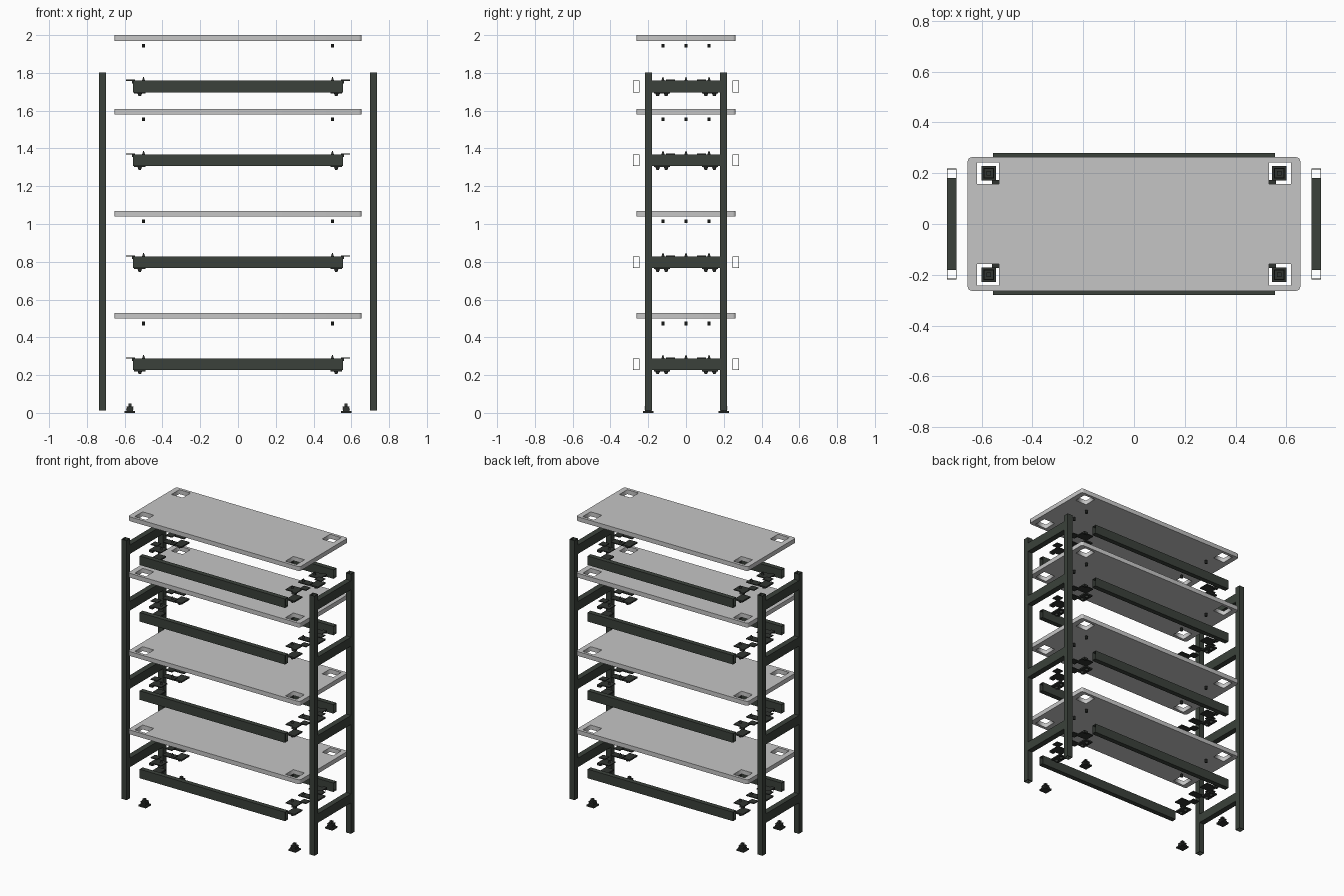
import bpy, bmesh, math
from mathutils import Vector

cube = bpy.data.objects.get("Cube")
if cube:
    bpy.data.objects.remove(cube, do_unlink=True)


def material(name, rgb):
    m = bpy.data.materials.new(name)
    m.use_nodes = True
    m.diffuse_color = (*rgb, 1)
    m.node_tree.nodes["Principled BSDF"].inputs["Base Color"].default_value = (*rgb, 1)
    return m


FRAME = material("dark green grey steel", (0.043, 0.053, 0.043))
BOARD = material("light grey board", (0.56, 0.56, 0.56))
FITTING = material("charcoal fitting", (0.03, 0.034, 0.03))


def add_object(name, mesh, mat):
    ob = bpy.data.objects.new(name, mesh)
    mesh.materials.clear()
    mesh.materials.append(mat)
    bpy.context.collection.objects.link(ob)
    return ob


def from_bmesh(name, bm, mat):
    bmesh.ops.recalc_face_normals(bm, faces=bm.faces)
    mesh = bpy.data.meshes.new(name)
    bm.to_mesh(mesh)
    bm.free()
    return add_object(name, mesh, mat)


def add_box(bm, lo, hi):
    lo, hi = Vector(lo), Vector(hi)
    verts = bmesh.ops.create_cube(bm, size=1)["verts"]
    for v in verts:
        v.co = (lo + hi) / 2 + v.co * (hi - lo)


def add_pin(bm, x, y, z0, z1, r, r_top):
    verts = bmesh.ops.create_cone(bm, cap_ends=True, segments=10, radius1=r,
                                  radius2=r_top, depth=z1 - z0)["verts"]
    bmesh.ops.translate(bm, verts=verts, vec=(x, y, (z0 + z1) / 2))


def tube(name, lo, hi, axis, wall=0.003):
    """Open rectangular tube running along one axis."""
    bm = bmesh.new()
    a, b = [i for i in range(3) if i != axis]
    rings = []
    for end in (lo[axis], hi[axis]):
        for inset in (0, wall):
            ring = []
            for s, t in ((0, 0), (1, 0), (1, 1), (0, 1)):
                p = [0, 0, 0]
                p[axis] = end
                p[a] = (lo[a] + inset, hi[a] - inset)[s]
                p[b] = (lo[b] + inset, hi[b] - inset)[t]
                ring.append(bm.verts.new(p))
            rings.append(ring)
    out0, in0, out1, in1 = rings
    for r, q in ((out0, out1), (in0, in1), (out0, in0), (out1, in1)):
        for i in range(4):
            j = (i + 1) % 4
            bm.faces.new((r[i], r[j], q[j], q[i]))
    return from_bmesh(name, bm, FRAME)


def rectangle(cx, cy, hx, hy, radius=0):
    """Outline of a rectangle, with rounded corners when a radius is given."""
    points = []
    for k, (sx, sy) in enumerate(((1, 1), (-1, 1), (-1, -1), (1, -1))):
        for step in range(5 if radius else 1):
            ang = math.pi / 2 * (k + step / 4)
            points.append((cx + sx * (hx - radius) + radius * math.cos(ang),
                           cy + sy * (hy - radius) + radius * math.sin(ang)))
    return points


def shelf(name, z0, z1):
    """Rounded board with a square opening in each corner."""
    cu = bpy.data.curves.new(name, "CURVE")
    cu.dimensions, cu.fill_mode, cu.extrude = "2D", "BOTH", (z1 - z0) / 2
    loops = [rectangle(0, 0, 0.655, 0.263, 0.016)]
    loops += [rectangle(sx * 0.575, sy * 0.2, 0.043, 0.043)
              for sx in (-1, 1) for sy in (-1, 1)]
    for loop in loops:
        sp = cu.splines.new("POLY")
        sp.points.add(len(loop) - 1)
        for p, (x, y) in zip(sp.points, loop):
            p.co = (x, y, 0, 1)
        sp.use_cyclic_u = True
    tmp = bpy.data.objects.new(name + "_outline", cu)
    mesh = bpy.data.meshes.new_from_object(tmp)
    bpy.data.objects.remove(tmp)
    bpy.data.curves.remove(cu)
    ob = add_object(name, mesh, BOARD)
    for v in mesh.vertices:
        v.co.z += (z0 + z1) / 2
    return ob


SIDES = ((1, "left"), (-1, "right"))
ENDS = ((-1, "front"), (1, "back"))


def span(s, a, b):
    return sorted((s * a, s * b))


# Upright posts and levelling feet
for sx, side in SIDES:
    x0, x1 = span(sx, 0.698, 0.737)
    for sy, end in ENDS:
        y0, y1 = span(sy, 0.179, 0.218)
        tube(f"{end}_{side}_post", (x0, y0, 0.012), (x1, y1, 1.803), 2)
        bm = bmesh.new()
        cx, cy = sx * 0.572, sy * 0.2
        for half, z0, z1 in ((0.028, 0, 0.01), (0.017, 0.01, 0.017), (0.02, 0.017, 0.022),
                             (0.016, 0.022, 0.029), (0.019, 0.029, 0.034), (0.009, 0.034, 0.05)):
            add_box(bm, (cx - half, cy - half, z0), (cx + half, cy + half, z1))
        from_bmesh(f"{end}_{side}_foot", bm, FITTING)

# Four levels, each with rails, a board and its fittings
for n, d in enumerate((0, 0.541, 1.081, 1.471), 1):
    low, high = 0.226 + d, 0.288 + d
    shelf(f"shelf_{n}", 0.499 + d, 0.529 + d)
    for sy, end in ENDS:
        y0, y1 = span(sy, 0.247, 0.28)
        tube(f"{end}_rail_{n}", (-0.555, y0, low), (0.555, y1, high), 0)

    for sx, side in SIDES:
        x0, x1 = span(sx, 0.698, 0.737)
        tube(f"{side}_cross_rail_{n}", (x0, -0.179, low), (x1, 0.179, high), 1)

        # Upper brackets: centre plate, corner plates and tabs, with pins
        bm = bmesh.new()
        x0, x1 = span(sx, 0.475, 0.56)
        add_box(bm, (x0, -0.025, high - 0.006), (x1, 0.025, high))
        for sy, _ in ENDS:
            y0, y1 = span(sy, 0.09, 0.16)
            add_box(bm, (x0, y0, high - 0.006), (x1, y1, high))
            xa, xb = span(sx, 0.53, 0.56)
            ya, yb = span(sy, 0.155, 0.173)
            add_box(bm, (xa, ya, high - 0.014), (xb, yb, high))
            xa, xb = span(sx, 0.545, 0.593)
            ya, yb = span(sy, 0.058, 0.105)
            add_box(bm, (xa, ya, high - 0.001), (xb, yb, high + 0.005))
        for y in (-0.122, 0, 0.122):
            add_pin(bm, sx * 0.5, y, high, high + 0.018, 0.008, 0.002)
        from_bmesh(f"{side}_brackets_{n}", bm, FITTING)

        # Lower clips with bolt heads
        bm = bmesh.new()
        for sy, _ in ENDS:
            x0, x1 = span(sx, 0.49, 0.55)
            y0, y1 = span(sy, 0.085, 0.17)
            add_box(bm, (x0, y0, low - 0.006), (x1, y1, low + 0.004))
            for y in (0.105, 0.15):
                add_pin(bm, sx * 0.52, sy * y, low - 0.02, low - 0.006, 0.007, 0.012)
        from_bmesh(f"{side}_clips_{n}", bm, FITTING)

        # Board screws
        bm = bmesh.new()
        for y in (-0.122, 0, 0.122):
            add_pin(bm, sx * 0.5, y, 0.463 + d, 0.483 + d, 0.009, 0.009)
        from_bmesh(f"{side}_screws_{n}", bm, FITTING)
